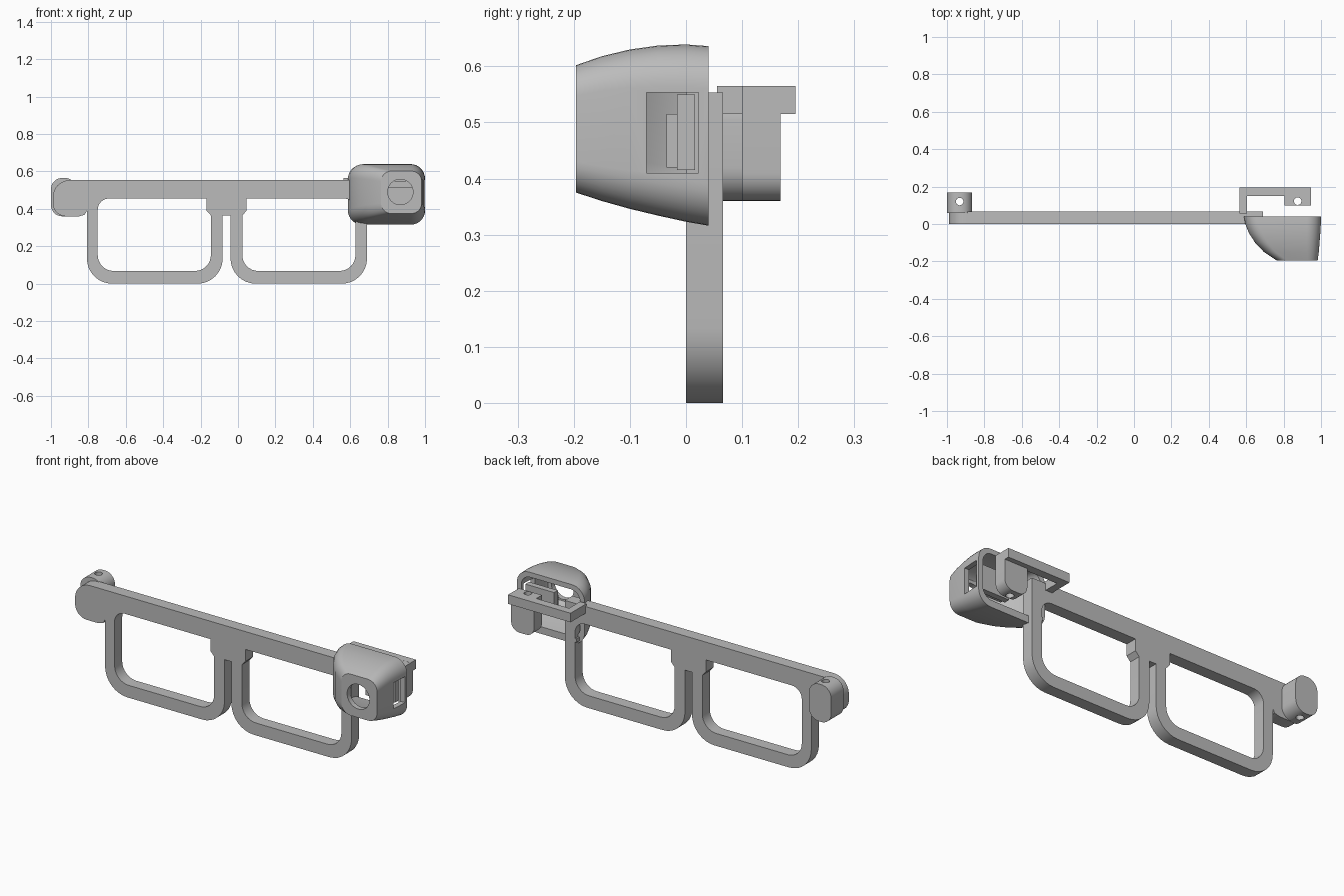
import bpy, bmesh, math
from mathutils import Vector

if "Cube" in bpy.data.objects:
    bpy.data.objects.remove(bpy.data.objects["Cube"])

grey = bpy.data.materials.new("grey_plastic")
grey.diffuse_color = (0.5, 0.5, 0.5, 1)
grey.use_nodes = True
grey.node_tree.nodes["Principled BSDF"].inputs["Base Color"].default_value = grey.diffuse_color


def rounded(corners, steps=8):
    """Turn (x, y, radius) corners into an outline with curved corners."""
    out = []
    n = len(corners)
    for i, (x, y, r) in enumerate(corners):
        p = Vector((x, y))
        if r == 0:
            out.append(p)
            continue
        a = (Vector(corners[i - 1][:2]) - p).normalized()
        b = (Vector(corners[(i + 1) % n][:2]) - p).normalized()
        half = a.angle(b) / 2
        d = r / math.tan(half)
        centre = p + (a + b).normalized() * r / math.sin(half)
        s, e = p + a * d - centre, p + b * d - centre
        sweep = s.angle_signed(e)
        for k in range(steps + 1):
            t = -sweep * k / steps
            c, sn = math.cos(t), math.sin(t)
            out.append(centre + Vector((s.x * c - s.y * sn, s.x * sn + s.y * c)))
    return out


def activate(ob):
    bpy.ops.object.select_all(action='DESELECT')
    ob.select_set(True)
    bpy.context.view_layer.objects.active = ob


def smooth(ob):
    activate(ob)
    bpy.ops.object.shade_smooth_by_angle(angle=math.radians(30))


def prism(name, loops, lo, hi, upright=True):
    """Filled outline (holes allowed), extruded along y (upright) or z."""
    cu = bpy.data.curves.new(name, 'CURVE')
    cu.dimensions = '2D'
    cu.fill_mode = 'BOTH'
    cu.extrude = (hi - lo) / 2
    for loop in loops:
        pts = rounded(loop)
        sp = cu.splines.new('POLY')
        sp.points.add(len(pts) - 1)
        for q, p in zip(sp.points, pts):
            q.co = (p.x, p.y, 0, 1)
        sp.use_cyclic_u = True
    ob = bpy.data.objects.new(name, cu)
    bpy.context.collection.objects.link(ob)
    mid = (lo + hi) / 2
    if upright:
        ob.rotation_euler.x = math.pi / 2
        ob.location.y = mid
    else:
        ob.location.z = mid
    activate(ob)
    bpy.ops.object.convert(target='MESH')
    ob = bpy.context.object
    bm = bmesh.new()
    bm.from_mesh(ob.data)
    bmesh.ops.remove_doubles(bm, verts=bm.verts, dist=1e-5)
    bmesh.ops.recalc_face_normals(bm, faces=bm.faces)
    bm.to_mesh(ob.data)
    bm.free()
    ob.data.materials.clear()
    ob.data.materials.append(grey)
    smooth(ob)
    return ob


def box(name, x0, x1, y0, y1, z0, z1):
    bpy.ops.mesh.primitive_cube_add(size=1, location=((x0 + x1) / 2, (y0 + y1) / 2, (z0 + z1) / 2))
    ob = bpy.context.object
    ob.name = name
    ob.scale = (x1 - x0, y1 - y0, z1 - z0)
    ob.data.materials.append(grey)
    return ob


def cylinder(name, loc, r, depth, rot=(0, 0, 0)):
    bpy.ops.mesh.primitive_cylinder_add(vertices=32, radius=r, depth=depth, location=loc, rotation=rot)
    ob = bpy.context.object
    ob.name = name
    ob.data.materials.append(grey)
    return ob


def cut(ob, cutter):
    m = ob.modifiers.new("cut", 'BOOLEAN')
    m.operation = 'DIFFERENCE'
    m.solver = 'EXACT'
    m.object = cutter
    activate(ob)
    bpy.ops.object.modifier_apply(modifier=m.name)
    bpy.data.objects.remove(cutter)


# Spectacle frame: brow bar, end lug, bridge and two lens rims in one plate
outline = [(-.99, .553, .09), (-.99, .36, .07), (-.85, .36, 0), (-.82, .368, 0), (-.808, .39, 0),
           (-.808, 0, .135), (-.082, 0, .135), (-.082, .365, 0), (-.04, .365, 0),
           (-.04, 0, .135), (.69, 0, .135), (.69, .553, 0)]
left_hole = [(-.75, .455, .06), (-.75, .068, .085), (-.145, .068, .085), (-.145, .365, 0),
             (-.168, .39, 0), (-.168, .455, 0)]
right_hole = [(-.122 - x, z, r) for x, z, r in left_hole]
prism("spectacle_frame", [outline, left_hole, right_hole], 0, .066)

# Temple hinge blocks with vertical pin holes
left_hinge = prism("left_hinge", [[(-1, .565, .06), (-1, .36, .06), (-.865, .36, .06), (-.865, .565, .06)]],
                   .06, .168)
cut(left_hinge, cylinder("pin_cutter", (-.932, .12, .46), .02, .4))
right_hinge = prism("right_hinge", [[(.805, .54, 0), (.805, .36, .05), (.945, .36, .05), (.945, .54, 0)]],
                    .1, .168)
hinge_cap = box("right_hinge_cap", .805, .945, .1, .152, .515, .5645)
for ob in (right_hinge, hinge_cap):
    cut(ob, cylinder("pin_cutter", (.875, .122, .46), .02, .4))

# L-shaped arm linking the frame to the right hinge
prism("hinge_arm", [[(.565, .055, 0), (.605, .055, 0), (.605, .15, 0), (.945, .15, 0),
                     (.945, .195, 0), (.565, .195, 0)]], .515, .565, upright=False)

# Projector housing: lofted hollow shell, open at the back
# (y, left, right, bottom, top, corner radius)
sections = [(-.196, .765, .982, .375, .602, .055), (-.15, .695, .988, .36, .618, .062),
            (-.1, .648, .992, .346, .63, .068), (-.05, .615, .996, .334, .637, .072),
            (0, .595, .999, .323, .639, .075), (.04, .588, 1, .316, .636, .075)]
bm = bmesh.new()


def ring(y, l, r, b, t, rad):
    pts = rounded([(l, b, rad), (r, b, rad), (r, t, rad), (l, t, rad)], 8)
    return [bm.verts.new((p.x, y, p.y)) for p in pts]


w = .027
rings = [ring(*s) for s in sections]
for i in range(5, -1, -1):
    y, l, r, b, t, rad = sections[i]
    rings.append(ring(max(y, -.168), l + w, r - w, b + w + .012, t - w, rad - .02))
for a, b in zip(rings, rings[1:]):
    for i in range(len(a)):
        j = (i + 1) % len(a)
        bm.faces.new((a[i], a[j], b[j], b[i]))
bm.faces.new(rings[0])
bm.faces.new(rings[-1])
bmesh.ops.recalc_face_normals(bm, faces=bm.faces)
me = bpy.data.meshes.new("projector_housing")
bm.to_mesh(me)
bm.free()
housing = bpy.data.objects.new("projector_housing", me)
bpy.context.collection.objects.link(housing)
me.materials.append(grey)

# Round lens opening in front and rectangular window in the outer side
cut(housing, cylinder("lens_cutter", (.868, -.19, .49), .068, .1, (math.pi / 2, 0, 0)))
cut(housing, box("window_cutter", .95, 1.1, -.07, .022, .41, .553))
smooth(housing)

# Display module inside the housing, with a side rail
box("display_module", .79, .965, -.016, .016, .415, .55)
box("display_rail", .80, .955, -.035, -.016, .42, .515)

# Small locating tab under the housing
box("locating_tab", .62, .69, .03, .066, .34, .36)
